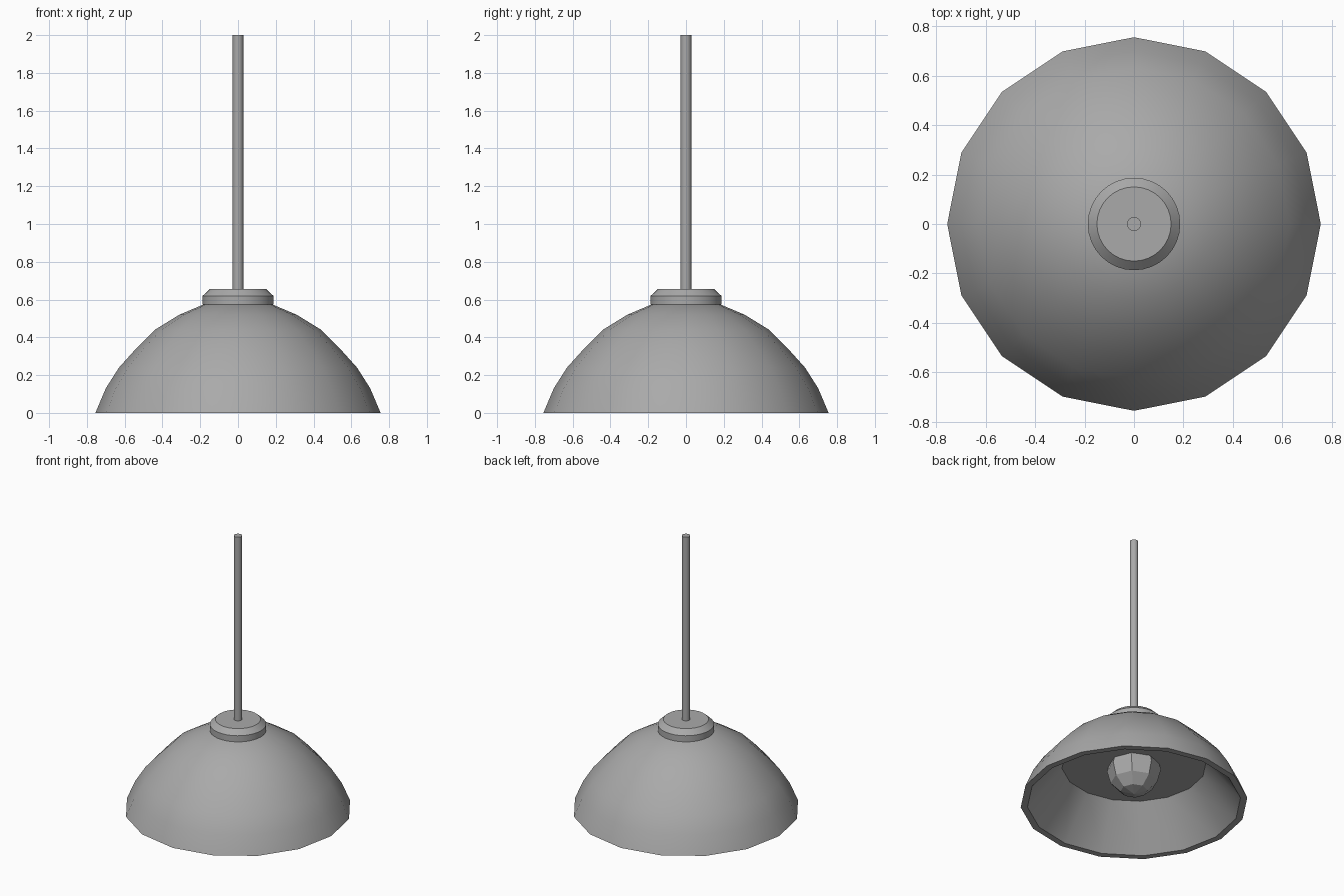
import bpy, bmesh, math

if "Cube" in bpy.data.objects:
    bpy.data.objects.remove(bpy.data.objects["Cube"])

grey = bpy.data.materials.new("grey")
grey.diffuse_color = (0.4, 0.4, 0.4, 1)
grey.use_nodes = True
grey.node_tree.nodes["Principled BSDF"].inputs["Base Color"].default_value = grey.diffuse_color


def lathe(name, profile, sides, smooth=True):
    """Revolve (radius, height) points about z; radius 0 makes a pole."""
    bm = bmesh.new()
    rings = []
    for r, z in profile:
        n = 1 if r == 0 else sides
        rings.append([bm.verts.new((r * math.cos(2 * math.pi * i / sides),
                                    r * math.sin(2 * math.pi * i / sides), z))
                      for i in range(n)])
    for a, b in zip(rings, rings[1:]):
        for i in range(sides):
            j = (i + 1) % sides
            quad = [a[i % len(a)], a[j % len(a)], b[j % len(b)], b[i % len(b)]]
            bm.faces.new(list(dict.fromkeys(quad)))
    bmesh.ops.recalc_face_normals(bm, faces=bm.faces)
    mesh = bpy.data.meshes.new(name)
    bm.to_mesh(mesh)
    bm.free()
    mesh.materials.append(grey)
    obj = bpy.data.objects.new(name, mesh)
    bpy.context.collection.objects.link(obj)
    if smooth:
        bpy.ops.object.select_all(action='DESELECT')
        obj.select_set(True)
        bpy.context.view_layer.objects.active = obj
        bpy.ops.object.shade_smooth_by_angle(angle=math.radians(30))
    return obj


# Domed shade: outer dome, rim, sloped inner wall and flat inner ceiling
lathe("shade", [(0, 0.59), (0.18, 0.575), (0.31, 0.52), (0.44, 0.44), (0.54, 0.34),
                (0.63, 0.24), (0.70, 0.13), (0.755, 0), (0.71, 0),
                (0.48, 0.285), (0, 0.285)], 16)

# Collar with a chamfered top
lathe("collar", [(0, 0.575), (0.187, 0.575), (0.187, 0.62),
                 (0.15, 0.655), (0, 0.655)], 32)

# Hanging rod
lathe("rod", [(0, 0.65), (0.028, 0.65), (0.028, 2), (0, 2)], 16)

# Faceted bulb
R, Z, RINGS = 0.18, 0.245, 6
bulb = [(R * math.sin(math.pi * k / RINGS) if 0 < k < RINGS else 0,
         Z - R * math.cos(math.pi * k / RINGS)) for k in range(RINGS + 1)]
lathe("bulb", bulb, 8, smooth=False)
